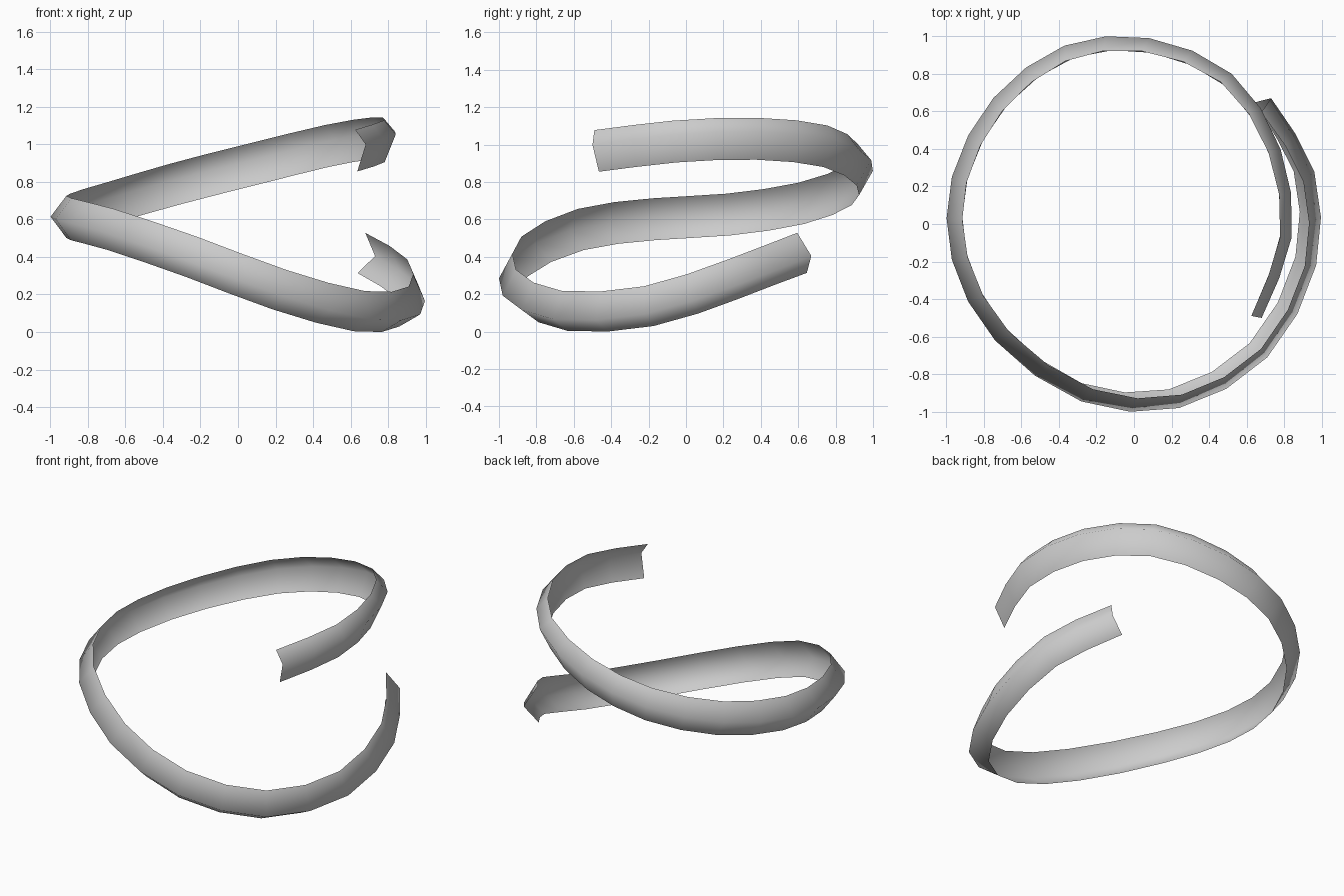
import bpy
import bmesh
from mathutils import Vector

cube = bpy.data.objects.get("Cube")
if cube:
    bpy.data.objects.remove(cube, do_unlink=True)

# Path of the ribbon: outer ridge in plan, with the height of the ribbon's centre
KEYS = [Vector(p) for p in (
    (.73, .67, .425), (.96, .28, .285), (.97, -.22, .14), (.71, -.71, .115),
    (.24, -.98, .23), (-.28, -.945, .405), (-.74, -.62, .55), (-.97, -.19, .605),
    (-.97, .25, .63), (-.75, .67, .69), (-.37, .95, .79), (.08, .99, .895),
    (.52, .8, .995), (.78, .4, 1.035), (.84, -.07, 1.02), (.68, -.5, .97))]
HALF_WIDTH = .112
UP = Vector((0, 0, 1))


def smooth_path(keys):
    """Insert a spline midpoint between each pair of keys."""
    ends = [keys[0] * 2 - keys[1]] + keys + [keys[-1] * 2 - keys[-2]]
    path = []
    for a, b, c, d in zip(ends, ends[1:], ends[2:], ends[3:]):
        path += [b, (b + c) * .5625 - (a + d) * .0625]
    return path + [keys[-1]]


def section(path, i):
    """Top edge, outer ridge and bottom edge of the V-shaped section."""
    last = len(path) - 1
    p = path[i]
    tangent = (path[min(i + 1, last)] - path[max(i - 1, 0)]).normalized()
    outward = UP.cross(tangent).normalized()
    depth = .055 + .033 * (1 - (i / last) ** 3)
    lean = max(0, .45 - p.z) * .9
    across = (UP - tangent * tangent.z).normalized() + outward * lean
    across = across.normalized() * HALF_WIDTH
    centre = p - outward * depth
    ridge = p + UP * .09 * (p.z - .61)
    return centre + across, ridge, centre - across


# Ribbon surface
path = smooth_path(KEYS)
bm = bmesh.new()
rows = [[bm.verts.new(v) for v in section(path, i)] for i in range(len(path))]
for a, b in zip(rows, rows[1:]):
    for j in range(2):
        face = bm.faces.new((a[j], b[j], b[j + 1], a[j + 1]))
        face.smooth = True

# Stand on the ground
lowest = min(v.co.z for v in bm.verts)
bmesh.ops.translate(bm, vec=(0, 0, -lowest), verts=bm.verts)
mesh = bpy.data.meshes.new("spiral_band")
bm.to_mesh(mesh)
bm.free()
band = bpy.data.objects.new("spiral_band", mesh)
bpy.context.collection.objects.link(band)

# Plain grey finish
grey = bpy.data.materials.new("light_grey")
grey.use_nodes = True
colour = (.6, .6, .6, 1)
grey.diffuse_color = colour
grey.node_tree.nodes["Principled BSDF"].inputs["Base Color"].default_value = colour
mesh.materials.append(grey)
